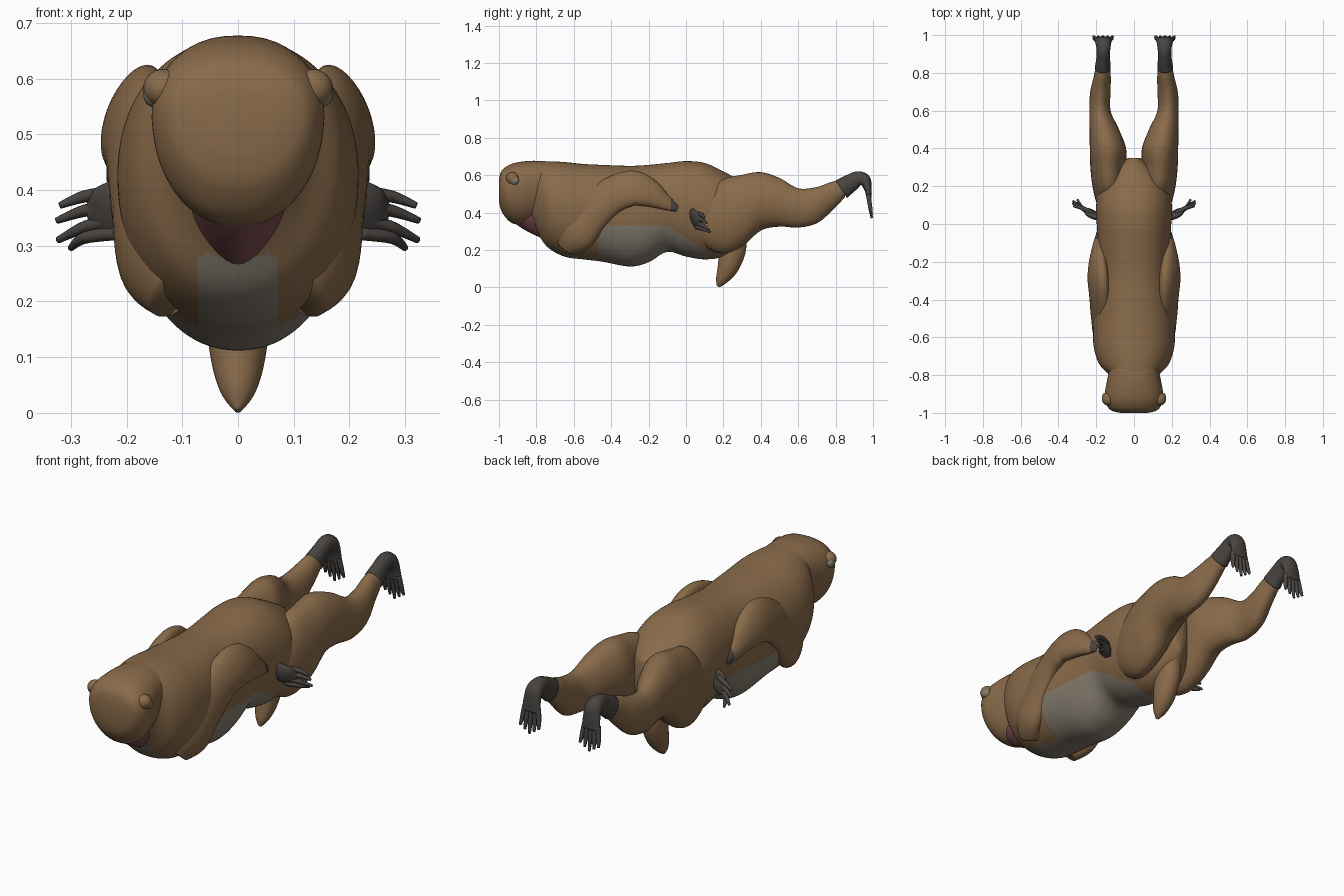
import bpy
import bmesh
import math
from mathutils import Vector

cube = bpy.data.objects.get("Cube")
if cube:
    bpy.data.objects.remove(cube, do_unlink=True)


def make_material(name, color):
    mat = bpy.data.materials.new(name)
    mat.use_nodes = True
    rgba = (*color, 1)
    mat.diffuse_color = rgba
    mat.node_tree.nodes["Principled BSDF"].inputs["Base Color"].default_value = rgba
    return mat


brown = make_material("brown fur", (0.25, 0.145, 0.068))
grey = make_material("grey belly fur", (0.23, 0.20, 0.155))
dark = make_material("dark paw skin", (0.065, 0.058, 0.053))
pink = make_material("pink mouth", (0.20, 0.072, 0.075))


def spline(stations, steps):
    """Smooth interpolation through all station values."""
    result = []
    last = len(stations) - 1
    for i in range(last):
        a, b = stations[max(i - 1, 0)], stations[i]
        c, d = stations[i + 1], stations[min(i + 2, last)]
        for s in range(steps):
            t = s / steps
            result.append([
                q + t * (r - p) / 2 + t * t * (p - 2.5 * q + 2 * r - w / 2)
                + t ** 3 * (1.5 * (q - r) + (w - p) / 2)
                for p, q, r, w in zip(a, b, c, d)])
    result.append(list(stations[-1]))
    return result


def finish(name, bm, mats, rule=None, cuts=(), mirror=False):
    """Cut clean colour borders, colour the faces and make the object."""
    for point, normal in cuts:
        bmesh.ops.bisect_plane(bm, geom=bm.verts[:] + bm.edges[:] + bm.faces[:],
                               plane_co=point, plane_no=normal, dist=0.0001)
    bmesh.ops.recalc_face_normals(bm, faces=bm.faces[:])
    for face in bm.faces:
        face.smooth = True
        if rule:
            face.material_index = int(rule(face.calc_center_median()))
    mesh = bpy.data.meshes.new(name)
    bm.to_mesh(mesh)
    bm.free()
    for mat in mats:
        mesh.materials.append(mat)
    obj = bpy.data.objects.new(name, mesh)
    bpy.context.collection.objects.link(obj)
    if mirror:
        mod = obj.modifiers.new("mirror", 'MIRROR')
        mod.use_mirror_merge = False


def loft(name, stations, mats, sides=32, steps=6, side=(1, 0, 0), axis=None,
         power=2.0, pinch=0.0, **options):
    """Skin rings of (x, y, z, side radius, other radius) along a path."""
    bm = bmesh.new()
    path = spline(stations, steps)
    centres = [Vector(p[:3]) for p in path]
    rings = []
    for i, p in enumerate(path):
        ahead = centres[min(i + 1, len(path) - 1)] - centres[max(i - 1, 0)]
        t = Vector(axis) if axis else ahead.normalized()
        u = Vector(side)
        u = (u - t * u.dot(t)).normalized()
        v = u.cross(t)
        ring = []
        for k in range(sides):
            angle = math.tau * k / sides
            c, s = math.cos(angle), math.sin(angle)
            c = math.copysign(abs(c) ** (2 / power), c)
            s = math.copysign(abs(s) ** (2 / power), s)
            c *= 1 + pinch * s
            ring.append(bm.verts.new(centres[i] + u * c * p[3] + v * s * p[4]))
        rings.append(ring)
    for a, b in zip(rings, rings[1:]):
        for k in range(sides):
            n = (k + 1) % sides
            bm.faces.new((a[k], a[n], b[n], b[k]))
    bm.faces.new(rings[0])
    bm.faces.new(rings[-1])
    finish(name, bm, mats, **options)


def upright(profile):
    """Turn (y, top, bottom, half width) into ring stations."""
    return [(0, y, (top + low) / 2, half, (top - low) / 2)
            for y, top, low, half in profile]


def ball(name, centre, radii, mat):
    bm = bmesh.new()
    bmesh.ops.create_uvsphere(bm, u_segments=24, v_segments=16, radius=1)
    bmesh.ops.scale(bm, vec=radii, verts=bm.verts)
    bmesh.ops.translate(bm, vec=centre, verts=bm.verts)
    finish(name, bm, [mat], mirror=True)


# Body, with a narrow chest bib that widens into the belly patch
BIB, BIB_END, BELLY_TOP, SLOPE = 0.072, -0.47, 0.33, 0.65


def belly(c):
    if c.y < BIB_END:
        return abs(c.x) < BIB and c.z < 0.285
    return c.y < 0.12 and c.z < BELLY_TOP - max(0, c.y + 0.1) * SLOPE


loft("body", upright([
    (-0.88, 0.59, 0.42, 0.08),
    (-0.80, 0.667, 0.30, 0.132),
    (-0.74, 0.674, 0.215, 0.185),
    (-0.65, 0.67, 0.165, 0.213),
    (-0.55, 0.66, 0.15, 0.215),
    (-0.45, 0.655, 0.138, 0.208),
    (-0.30, 0.65, 0.112, 0.197),
    (-0.20, 0.655, 0.135, 0.192),
    (-0.10, 0.665, 0.19, 0.19),
    (0.0, 0.675, 0.165, 0.197),
    (0.10, 0.665, 0.15, 0.20),
    (0.20, 0.62, 0.165, 0.185),
    (0.29, 0.57, 0.22, 0.12),
    (0.35, 0.53, 0.31, 0.03)]),
    [brown, grey], sides=96, steps=8, axis=(0, 1, 0), power=2.15, pinch=0.04,
    rule=belly, cuts=[
        ((BIB, 0, 0), (1, 0, 0)), ((-BIB, 0, 0), (1, 0, 0)),
        ((0, BIB_END, 0), (0, 1, 0)), ((0, 0, BELLY_TOP), (0, 0, 1)),
        ((0, -0.1, BELLY_TOP), (0, SLOPE, 1))])

# Head and face
loft("head", upright([
    (-1.0, 0.58, 0.46, 0.07),
    (-0.985, 0.625, 0.405, 0.122),
    (-0.94, 0.657, 0.35, 0.15),
    (-0.88, 0.672, 0.335, 0.15),
    (-0.80, 0.677, 0.36, 0.135),
    (-0.70, 0.665, 0.42, 0.12)]),
    [brown], sides=48, axis=(0, 1, 0), power=2.25, pinch=0.14)
loft("mouth", upright([
    (-0.93, 0.42, 0.355, 0.05),
    (-0.88, 0.44, 0.318, 0.075),
    (-0.82, 0.44, 0.285, 0.082),
    (-0.77, 0.42, 0.263, 0.075)]),
    [pink], axis=(0, 1, 0), pinch=0.3)
ball("ears", (0.134, -0.928, 0.583), (0.036, 0.034, 0.034), brown)
ball("inner_ears", (0.152, -0.918, 0.572), (0.018, 0.025, 0.023), grey)

# Arms folded back along the flanks, leaning inward, with dark wrists
loft("arms", [
    (0.11, -0.64, 0.22, 0.05, 0.07),
    (0.15, -0.59, 0.29, 0.062, 0.11),
    (0.168, -0.51, 0.40, 0.055, 0.11),
    (0.18, -0.40, 0.49, 0.05, 0.10),
    (0.19, -0.29, 0.53, 0.047, 0.10),
    (0.193, -0.20, 0.505, 0.042, 0.08),
    (0.192, -0.12, 0.46, 0.028, 0.046),
    (0.188, -0.08, 0.44, 0.02, 0.033),
    (0.185, -0.045, 0.425, 0.013, 0.022)],
    [brown, dark], side=(1, 0, 0.38), rule=lambda c: c.y > -0.08,
    cuts=[((0, -0.08, 0), (0, 1, 0))], mirror=True)

# Hands spread out from the flanks
loft("palms", [
    (0.17, 0.03, 0.40, 0.015, 0.03),
    (0.21, 0.045, 0.375, 0.02, 0.046),
    (0.24, 0.065, 0.357, 0.018, 0.046),
    (0.265, 0.08, 0.347, 0.008, 0.025)],
    [dark], side=(0, 1, 0), sides=20, mirror=True)
for i, tip in enumerate([(0.32, 0.095, 0.372), (0.325, 0.11, 0.345),
                         (0.323, 0.122, 0.31), (0.30, 0.13, 0.296)]):
    z = 0.395 - i * 0.024
    loft(f"finger_{i + 1}", [
        (0.22, 0.055, z, 0.013, 0.013),
        (0.275, 0.085, (z + tip[2]) / 2 + 0.005, 0.012, 0.011),
        (*tip, 0.006, 0.006)],
        [dark], side=(0, 1, 0), sides=12, mirror=True)

# Hind legs stretched back
loft("hind_legs", [
    (0.10, 0.03, 0.35, 0.06, 0.08),
    (0.115, 0.11, 0.36, 0.083, 0.15),
    (0.13, 0.20, 0.38, 0.09, 0.198),
    (0.137, 0.30, 0.41, 0.094, 0.192),
    (0.138, 0.40, 0.46, 0.096, 0.156),
    (0.157, 0.50, 0.455, 0.078, 0.13),
    (0.18, 0.60, 0.425, 0.056, 0.105),
    (0.178, 0.70, 0.44, 0.054, 0.097),
    (0.168, 0.78, 0.487, 0.045, 0.078),
    (0.165, 0.85, 0.53, 0.036, 0.048)],
    [brown], axis=(0, 1, 0), mirror=True)

# Dark drooping feet and toes
loft("hind_feet", [
    (0.165, 0.83, 0.525, 0.042, 0.056),
    (0.163, 0.88, 0.558, 0.036, 0.048),
    (0.162, 0.92, 0.58, 0.036, 0.041),
    (0.162, 0.955, 0.572, 0.041, 0.034),
    (0.163, 0.972, 0.53, 0.045, 0.021),
    (0.164, 0.98, 0.475, 0.049, 0.013)],
    [dark], sides=28, mirror=True)
for i in range(5):
    spread = (i - 2) / 2
    drop = 0.37 + 0.03 * abs(spread)
    loft(f"toe_{i + 1}", [
        (0.164 + 0.037 * spread, 0.975, 0.495, 0.012, 0.012),
        (0.164 + 0.045 * spread, 0.984, 0.435, 0.011, 0.011),
        (0.164 + 0.051 * spread, 0.993, drop, 0.006, 0.006)],
        [dark], sides=12, mirror=True)

# Tail hanging down under the hips
loft("tail", [
    (0, 0.27, 0.32, 0.045, 0.05),
    (0, 0.252, 0.21, 0.056, 0.07),
    (0, 0.225, 0.11, 0.051, 0.057),
    (0, 0.19, 0.04, 0.032, 0.032),
    (0, 0.172, 0.004, 0.006, 0.008)], [brown])
